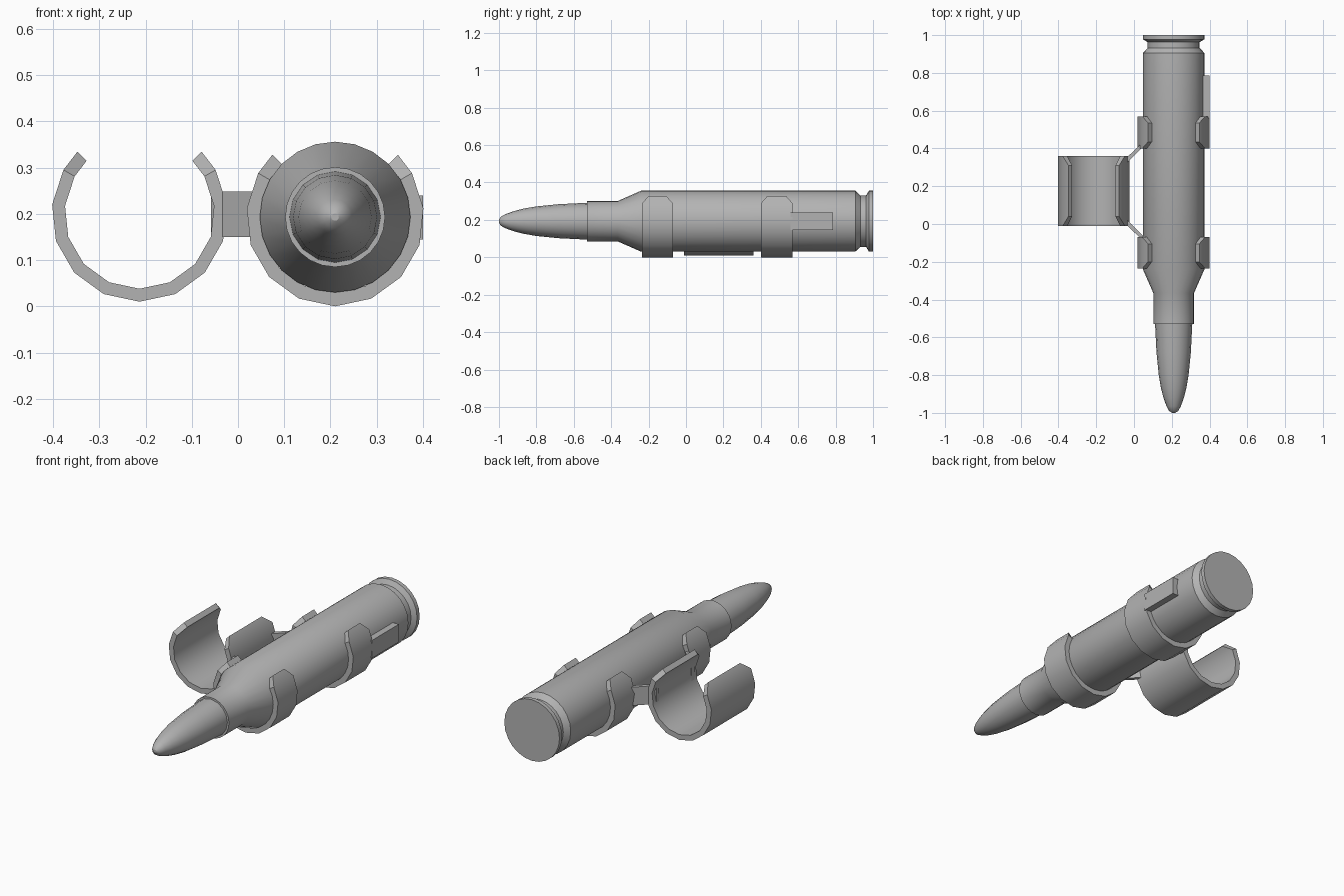
import bpy, bmesh
from math import sin, cos, radians, pi

if "Cube" in bpy.data.objects:
    bpy.data.objects.remove(bpy.data.objects["Cube"])

grey = bpy.data.materials.new("plain_grey")
grey.use_nodes = True
grey.diffuse_color = (0.45, 0.45, 0.45, 1)
grey.node_tree.nodes["Principled BSDF"].inputs["Base Color"].default_value = (0.45, 0.45, 0.45, 1)

AXIS_X, AXIS_Z = 0.21, 0.193


def finish(name, bm, angle=30):
    bmesh.ops.recalc_face_normals(bm, faces=bm.faces)
    mesh = bpy.data.meshes.new(name)
    bm.to_mesh(mesh)
    bm.free()
    obj = bpy.data.objects.new(name, mesh)
    bpy.context.collection.objects.link(obj)
    mesh.materials.append(grey)
    bpy.ops.object.select_all(action="DESELECT")
    obj.select_set(True)
    bpy.context.view_layer.objects.active = obj
    bpy.ops.object.shade_smooth_by_angle(angle=radians(angle))
    return obj


def bridge(bm, a, b):
    n = len(a)
    for i in range(n):
        j = (i + 1) % n
        bm.faces.new((a[i], a[j], b[j], b[i]))


def lathe(name, profile, sides):
    """Turn (y, radius) pairs around the long axis and cap both ends."""
    bm = bmesh.new()
    rings = [[bm.verts.new((AXIS_X + r * sin(2 * pi * i / sides), y,
                            AXIS_Z + r * cos(2 * pi * i / sides)))
              for i in range(sides)] for y, r in profile]
    for a, b in zip(rings, rings[1:]):
        bridge(bm, a, b)
    bm.faces.new(rings[0])
    bm.faces.new(rings[-1])
    return finish(name, bm)


def clip(name, cx, cz, outer, inner, y0, y1, inset):
    """C-shaped band, open at the top, with clipped corners at its ends."""
    bm = bmesh.new()
    angles = [135] + [150 + 24 * i for i in range(11)] + [405]
    rings = []
    for a in angles:
        d = inset if a in (135, 405) else 0
        c, s = cos(radians(a)), sin(radians(a))
        rings.append([bm.verts.new((cx + r * c, y, cz + r * s))
                      for r, y in ((outer, y0 + d), (outer, y1 - d),
                                   (inner, y1 - d), (inner, y0 + d))])
    for a, b in zip(rings, rings[1:]):
        bridge(bm, a, b)
    bm.faces.new(rings[0])
    bm.faces.new(rings[-1])
    return finish(name, bm)


def prism(name, outline, z0, z1):
    """Upright plate from an (x, y) outline."""
    bm = bmesh.new()
    low, high = [[bm.verts.new((x, y, z)) for x, y in outline] for z in (z0, z1)]
    bridge(bm, low, high)
    bm.faces.new(low)
    bm.faces.new(high)
    return finish(name, bm)


# Long round: tapered nose and necked case with a grooved rim
lathe("nose", [(-1.0, 0.008), (-0.99, 0.024), (-0.965, 0.038), (-0.92, 0.054),
               (-0.87, 0.067), (-0.8, 0.079), (-0.68, 0.091), (-0.5, 0.1)], 16)
lathe("case", [(-0.53, 0.108), (-0.365, 0.108), (-0.24, 0.163), (0.905, 0.163),
               (0.932, 0.138), (0.963, 0.138), (0.978, 0.163), (1.0, 0.163)], 24)

# Two bands holding the case
clip("front_clip", AXIS_X, 0.192, 0.192, 0.162, -0.235, -0.07, 0.035)
clip("rear_clip", AXIS_X, 0.192, 0.192, 0.162, 0.4, 0.57, 0.035)

# Tab behind the rear band
prism("rear_tab", [(0.36, 0.56), (0.4, 0.56), (0.4, 0.785), (0.36, 0.785)], 0.145, 0.24)

# Empty side holder
clip("side_holder", -0.213, 0.2, 0.19, 0.162, -0.01, 0.36, 0.05)

# Slanted arms, mirrored about the middle of the holder
MIDDLE = 0.173
for name, side in (("rear_arm", 1), ("front_arm", -1)):
    half = [(-0.058, 0.137), (-0.04, 0.147), (0.048, 0.236), (0.048, 0.262),
            (-0.045, 0.172), (-0.058, 0.16)]
    prism(name, [(x, MIDDLE + side * d) for x, d in half], 0.15, 0.248)
